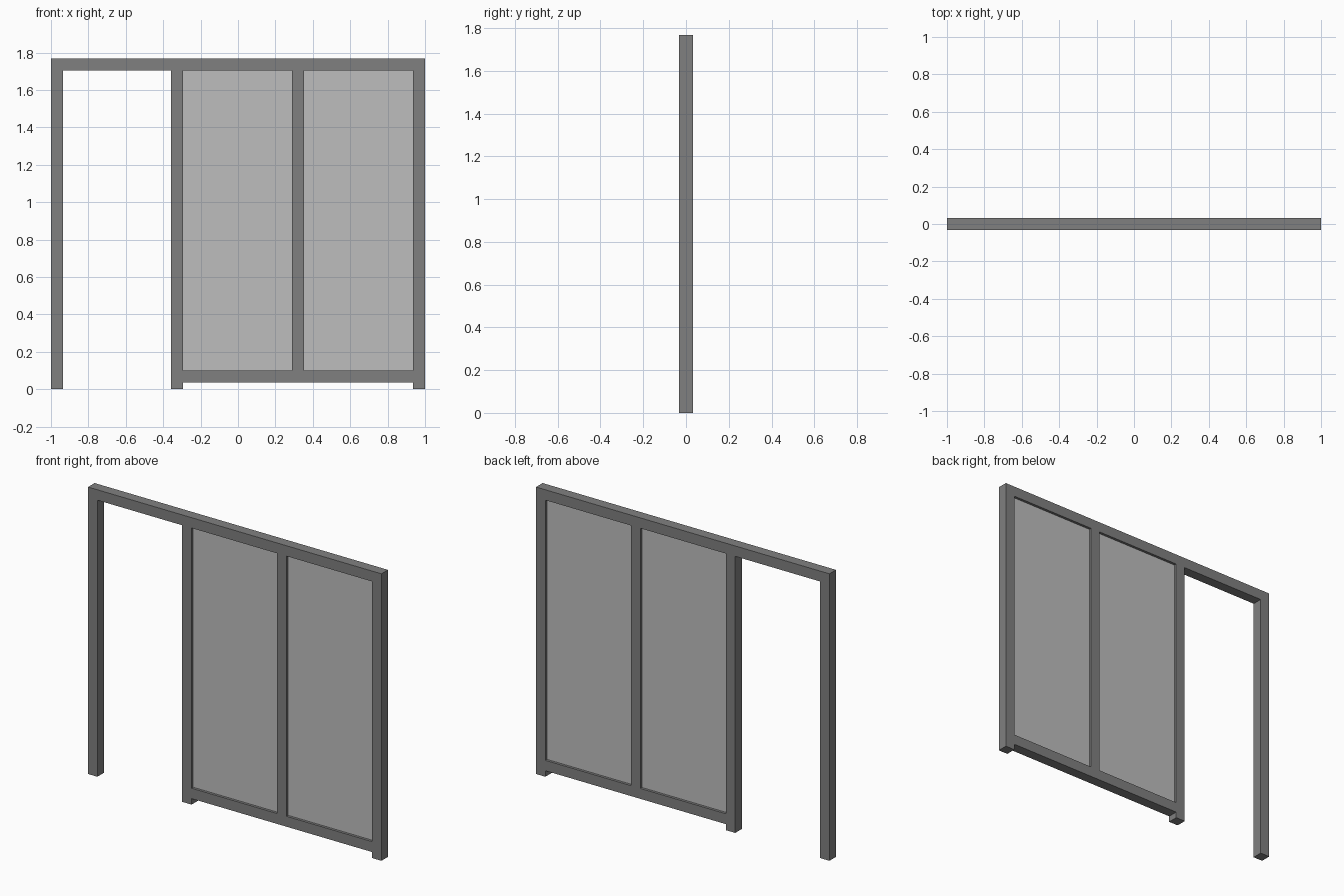
import bpy

cube = bpy.data.objects.get("Cube")
if cube:
    bpy.data.objects.remove(cube, do_unlink=True)


def make_material(name, value):
    mat = bpy.data.materials.new(name)
    mat.use_nodes = True
    colour = (value, value, value, 1)
    mat.diffuse_color = colour
    mat.node_tree.nodes["Principled BSDF"].inputs["Base Color"].default_value = colour
    return mat


def box(name, mat, x0, x1, z0, z1, depth):
    bpy.ops.mesh.primitive_cube_add(size=1, location=((x0 + x1) / 2, 0, (z0 + z1) / 2))
    obj = bpy.context.object
    obj.name = name
    obj.scale = (x1 - x0, depth, z1 - z0)
    bpy.ops.object.transform_apply(location=False, rotation=False, scale=True)
    obj.data.materials.append(mat)
    return obj


frame = make_material("frame grey", 0.216)
pane = make_material("pane light grey", 0.515)

BAR = 0.064          # square section of every bar
HEIGHT = 1.768
TOP = HEIGHT - BAR   # underside of the top beam
RAIL = 0.037         # underside of the bottom rail
SILL = RAIL + BAR
PANE_DEPTH = 0.032

# Top beam across the full width
box("top_beam", frame, -1, 1, TOP, HEIGHT, BAR)

# Posts standing on the ground
door_post, inner_post, end_post = -1, -0.358, 1 - BAR
for name, x in (("doorway_post", door_post), ("inner_post", inner_post), ("end_post", end_post)):
    box(name, frame, x, x + BAR, 0, TOP, BAR)

# Raised bottom rail and the mullion above it
mullion = (inner_post + end_post) / 2
box("bottom_rail", frame, inner_post + BAR, end_post, RAIL, SILL, BAR)
box("mullion", frame, mullion, mullion + BAR, SILL, TOP, BAR)

# Recessed panes filling both openings
box("right_pane", pane, inner_post + BAR, mullion, SILL, TOP, PANE_DEPTH)
box("left_pane", pane, mullion + BAR, end_post, SILL, TOP, PANE_DEPTH)
